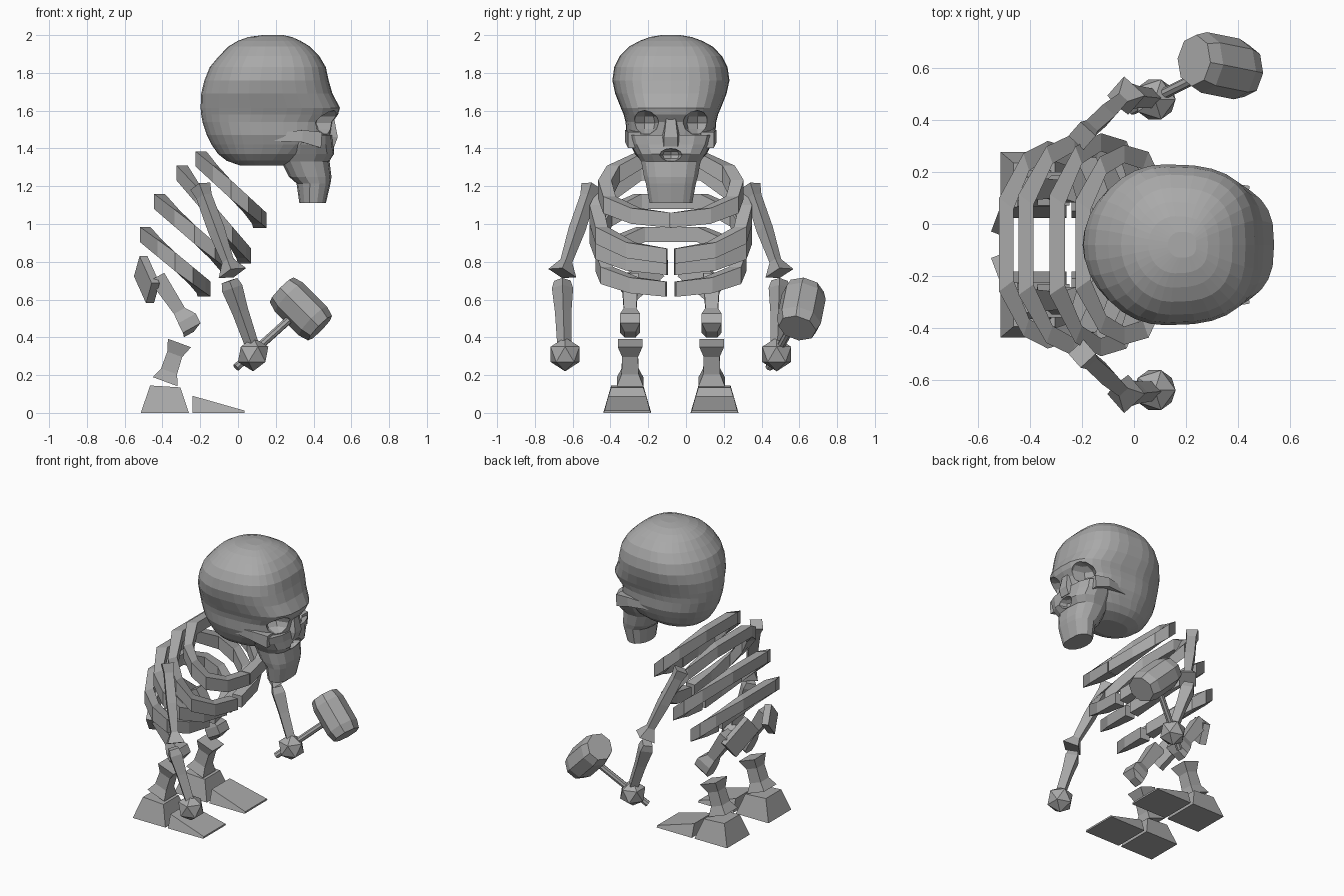
import bpy, bmesh, math
from mathutils import Vector, Matrix

if "Cube" in bpy.data.objects:
    bpy.data.objects.remove(bpy.data.objects["Cube"])

MID = -0.08   # y of the body's plane of symmetry

bone_grey = bpy.data.materials.new("bone_grey")
bone_grey.use_nodes = True
bone_grey.diffuse_color = (0.4, 0.4, 0.4, 1)
bone_grey.node_tree.nodes["Principled BSDF"].inputs["Base Color"].default_value = (0.4, 0.4, 0.4, 1)


def finish(name, bm):
    bmesh.ops.recalc_face_normals(bm, faces=bm.faces)
    mesh = bpy.data.meshes.new(name)
    bm.to_mesh(mesh)
    bm.free()
    mesh.materials.append(bone_grey)
    obj = bpy.data.objects.new(name, mesh)
    bpy.context.collection.objects.link(obj)
    return obj


def loft(name, rings):
    """Skin a list of equal point rings and cap both ends."""
    bm = bmesh.new()
    loops = [[bm.verts.new(p) for p in ring] for ring in rings]
    n = len(loops[0])
    for a, b in zip(loops, loops[1:]):
        for i in range(n):
            j = (i + 1) % n
            bm.faces.new((a[i], a[j], b[j], b[i]))
    bm.faces.new(loops[0])
    bm.faces.new(loops[-1])
    return finish(name, bm)


SQUARE = ((1, 1), (-1, 1), (-1, -1), (1, -1))
DIAMOND = ((1.25, 0), (0, 1.25), (-1.25, 0), (0, -1.25))


def bone(name, stations, section=SQUARE):
    """Four-sided bar along (point, half width) stations."""
    pts = [Vector(p) for p, r in stations]
    d = (pts[-1] - pts[0]).normalized()
    u = (Vector((0, 1, 0)) - d * d.y).normalized()
    v = d.cross(u)
    return loft(name, [[p + r * (a * u + b * v) for a, b in section]
                       for p, (_, r) in zip(pts, stations)])


def head_ring(z, back, front, half, n=32, split=0.45, square=2.8):
    """Horizontal outline: round behind, squarer in front."""
    cx = back + (front - back) * split
    ring = []
    for i in range(n):
        t = 2 * math.pi * i / n
        c, s = math.cos(t), math.sin(t)
        e = 2 / square if c > 0 else 1.0
        x = math.copysign(abs(c) ** e, c) * ((front - cx) if c > 0 else (cx - back))
        ring.append((cx + x, MID + math.copysign(abs(s) ** e, s) * half, z))
    return ring


def boolean(obj, other, operation):
    mod = obj.modifiers.new(operation.lower(), 'BOOLEAN')
    mod.operation = operation
    mod.solver = 'EXACT'
    mod.object = other
    deps = bpy.context.evaluated_depsgraph_get()
    mesh = bpy.data.meshes.new_from_object(obj.evaluated_get(deps))
    obj.modifiers.clear()
    obj.data = mesh
    bpy.data.objects.remove(other)


# Skull: cranium and upper face
skull = loft("skull", [head_ring(*r) for r in (
    (2.0, 0.13, 0.24, 0.05), (1.99, 0.055, 0.285, 0.11), (1.97, 0.0, 0.33, 0.165),
    (1.94, -0.05, 0.38, 0.22), (1.89, -0.1, 0.43, 0.27), (1.83, -0.15, 0.465, 0.3),
    (1.76, -0.178, 0.48, 0.31), (1.69, -0.195, 0.5, 0.295), (1.615, -0.198, 0.54, 0.265),
    (1.58, -0.195, 0.53, 0.25), (1.54, -0.188, 0.5, 0.24), (1.47, -0.165, 0.49, 0.235),
    (1.42, -0.14, 0.47, 0.215), (1.37, -0.105, 0.4, 0.19), (1.335, -0.06, 0.33, 0.155),
    (1.31, 0.01, 0.24, 0.09))])

# Jaw with chin
jaw = loft("jaw", [head_ring(*r, n=14, split=0.5) for r in (
    (1.47, 0.25, 0.5, 0.23), (1.42, 0.22, 0.505, 0.215), (1.37, 0.21, 0.515, 0.185),
    (1.33, 0.23, 0.485, 0.16), (1.25, 0.27, 0.495, 0.145), (1.215, 0.31, 0.49, 0.135),
    (1.11, 0.325, 0.465, 0.115))])
boolean(skull, jaw, 'UNION')

# Cheekbones and nose
for s in (-1, 1):
    cheek = bone("cheekbone", [((x, MID + s * y, z), r) for x, y, z, r in (
        (0.18, 0.2, 1.46, 0.02), (0.34, 0.21, 1.465, 0.032), (0.44, 0.185, 1.445, 0.042))])
    boolean(skull, cheek, 'UNION')
nose = loft("nose", [[(0.42, MID - w, z), (x, MID - w * 0.55, z), (x, MID + w * 0.55, z), (0.42, MID + w, z)]
                     for x, w, z in ((0.505, 0.04, 1.58), (0.528, 0.065, 1.46), (0.51, 0.065, 1.41))])
boolean(skull, nose, 'UNION')

# Eye sockets and mouth opening
for y, z, size in ((-0.14, 1.535, (0.13, 0.078, 0.066)), (0.14, 1.535, (0.13, 0.078, 0.066)),
                   (0, 1.365, (0.07, 0.06, 0.035))):
    bm = bmesh.new()
    bmesh.ops.create_uvsphere(bm, u_segments=8, v_segments=6, radius=1)
    bm.transform(Matrix.Translation((0.505, MID + y, z)) @ Matrix.Diagonal((*size, 1)))
    cutter = finish("socket_cutter", bm)
    cutter.hide_render = True
    boolean(skull, cutter, 'DIFFERENCE')

# Ribs: tilted hoops of upright section, high behind and low in front
HOOP = ((1, 0), (0.93, 0.55), (0.75, 0.93), (0.5, 1), (0.25, 0.88), (0, 0.45))


def rib(name, back, front, half, gap):
    b, f = Vector((back[0], MID, back[1])), Vector((front[0], MID, front[1]))
    run = f - b
    side = [(u, max(w * half, gap)) for u, w in HOOP]
    rings = []
    for u, w in side + [(u, -w) for u, w in reversed(side)]:
        inward = Vector(((0.5 - u) * run.length, -w, 0)).normalized() * 0.07
        upright = Vector((0, 0, 0.05 - 0.02 * abs(u - 0.5)))
        p = b + run * u + Vector((0, w, 0))
        rings.append([p + inward * k + upright * n for k, n in ((0, 1), (0, -1), (1, -1), (1, 1))])
    loft(name, rings)


rib("rib_top", (-0.225, 1.345), (0.15, 1.02), 0.385, 0.004)
rib("rib_upper", (-0.325, 1.27), (0.07, 0.83), 0.43, 0.022)
rib("rib_lower", (-0.445, 1.12), (-0.015, 0.77), 0.43, 0.022)
rib("rib_bottom", (-0.52, 0.945), (-0.145, 0.655), 0.4, 0.028)

# Limbs, mirrored about the body's middle
for side, s in (("right", -1), ("left", 1)):
    def at(x, y, z):
        return Vector((x, MID + s * y, z))

    # Arm
    shoulder, elbow = at(-0.2, 0.42, 1.2), at(-0.03, 0.575, 0.74)
    bone(side + "_upper_arm", [(shoulder.lerp(elbow, t), r) for t, r in (
        (0, 0.045), (0.12, 0.034), (0.5, 0.036), (0.86, 0.026), (1, 0.062))], DIAMOND)
    top, wrist = at(-0.045, 0.575, 0.7), at(0.07, 0.565, 0.37)
    bone(side + "_forearm", [(top.lerp(wrist, t), r) for t, r in (
        (0, 0.035), (0.12, 0.045), (0.5, 0.035), (1, 0.03))], DIAMOND)
    bm = bmesh.new()
    bmesh.ops.create_icosphere(bm, subdivisions=1, radius=0.09)
    bm.transform(Matrix.Translation(at(0.08, 0.56, 0.31)))
    finish(side + "_hand", bm)

    # Pelvis plate, splayed outward and leaning back
    centre = at(-0.483, 0.165, 0.705)
    inner, outer, thick = (Vector((x, s * y, z)) / 2 for x, y, z in (
        (-0.03, -0.08, -0.106), (0.064, 0.164, -0.143), (0.042, -0.016, 0)))
    loft(side + "_pelvis", [[centre + k * thick + a * inner + b * outer for a, b in SQUARE]
                            for k in (-1, 1)])

    # Leg
    leg = 0.216
    bone(side + "_thigh", [(at(x, leg, z), r) for x, z, r in (
        (-0.43, 0.72, 0.045), (-0.31, 0.54, 0.033), (-0.27, 0.5, 0.053),
        (-0.245, 0.45, 0.053), (-0.26, 0.415, 0.03))])
    bone(side + "_shin", [(at(x, leg, z), r) for x, z, r in (
        (-0.31, 0.37, 0.065), (-0.335, 0.31, 0.042), (-0.365, 0.22, 0.045), (-0.385, 0.165, 0.07))])

    # Foot: heel block and toe wedge
    def slab(x0, x1, half, z0, z1, half1):
        y = 0.231
        return [at(x0, y - half, z0), at(x1, y - half1, z1), at(x1, y + half1, z1), at(x0, y + half, z0)]
    loft(side + "_heel", [slab(-0.515, -0.26, 0.127, 0, 0, 0.127),
                          slab(-0.465, -0.305, 0.085, 0.145, 0.135, 0.085)])
    loft(side + "_toes", [slab(-0.24, 0.035, 0.127, 0, 0, 0.127),
                          slab(-0.24, 0.035, 0.1, 0.09, 0.012, 0.12)])

# Hammer in the left hand
grip_end, head = Vector((-0.01, 0.44, 0.24)), Vector((0.333, 0.61, 0.55))
shaft = (head - grip_end).normalized()
axis = Vector((1, -0.2, -1)).normalized()
across = shaft.cross(axis)


def polygon(centre, a, b, ra, rb, n):
    angles = [2 * math.pi * (i + 0.5) / n for i in range(n)]
    return [centre + a * (ra * math.cos(t)) + b * (rb * math.sin(t)) for t in angles]


loft("hammer_handle", [polygon(p, axis, across, 0.021, 0.021, 8) for p in (grip_end, head)])
loft("hammer_head", [polygon(head + axis * d, shaft, across, 0.105 * k, 0.12 * k, 8)
                     for d, k in ((-0.145, 0.85), (-0.09, 1), (0.09, 1), (0.145, 0.85))])
